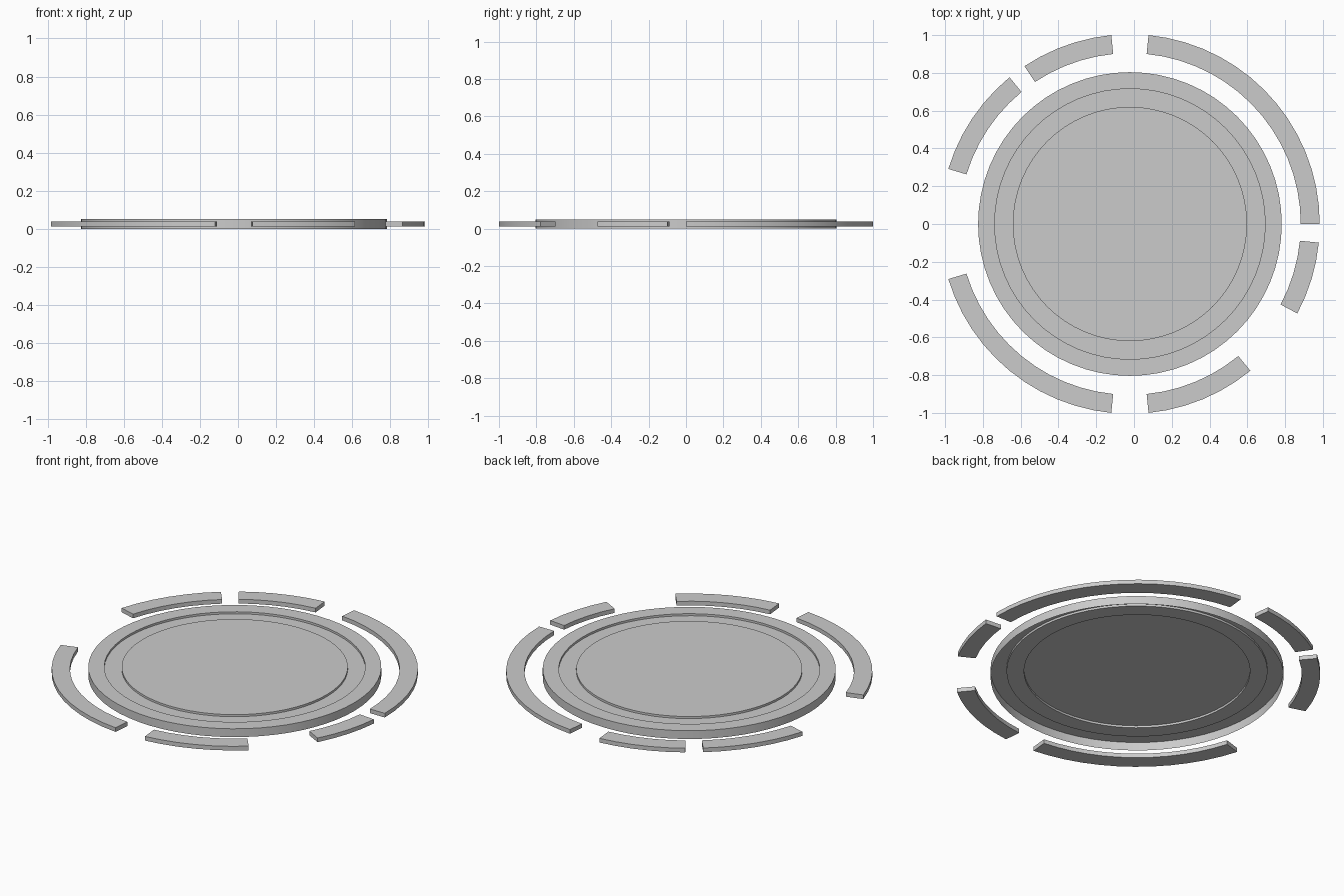
import bpy, bmesh
from math import radians, sin, cos, pi

if "Cube" in bpy.data.objects:
    bpy.data.objects.remove(bpy.data.objects["Cube"])

CX = -0.0216         # centre of the round plate
S = 1.0048           # outer radius
STEP = 360 / 64      # every circle is divided into 64 sides


def finish(name, bm):
    mesh = bpy.data.meshes.new(name)
    bm.to_mesh(mesh)
    bm.free()
    ob = bpy.data.objects.new(name, mesh)
    ob.location = (CX, 0, 0)
    bpy.context.collection.objects.link(ob)
    bpy.ops.object.select_all(action='DESELECT')
    bpy.context.view_layer.objects.active = ob
    ob.select_set(True)
    bpy.ops.object.shade_smooth_by_angle(angle=radians(30))
    return ob


def lathe(name, profile, steps=64):
    """Spin an (r, z) profile outward about z and cap only its first ring."""
    bm = bmesh.new()
    rings = [[bm.verts.new((r * cos(2 * pi * i / steps), r * sin(2 * pi * i / steps), z))
              for i in range(steps)] for r, z in profile]
    for a, b in zip(rings, rings[1:]):
        for i in range(steps):
            j = (i + 1) % steps
            bm.faces.new((a[i], b[i], b[j], a[j]))
    bm.faces.new(rings[0])
    return finish(name, bm)


def arc_bar(name, first, last, r0=0.9 * S, r1=S, z0=0.0125, z1=0.0377):
    """Curved bar of rectangular section between two of the 64 divisions."""
    bm = bmesh.new()
    rows = []
    for i in range(first, last + 1):
        a = radians(i * STEP)
        rows.append([bm.verts.new((r * cos(a), r * sin(a), z))
                     for r, z in ((r0, z0), (r1, z0), (r1, z1), (r0, z1))])
    for a, b in zip(rows, rows[1:]):
        for k in range(4):
            m = (k + 1) % 4
            bm.faces.new((a[k], a[m], b[m], b[k]))
    bm.faces.new(rows[0])
    bm.faces.new(rows[-1])
    bmesh.ops.recalc_face_normals(bm, faces=bm.faces)
    return finish(name, bm)


# round plate: a shell open underneath, with a shallow groove pressed in
TOP, GROOVE = 0.0502, 0.0377
lathe("grooved_plate", [(0.62, TOP), (0.62, GROOVE), (0.716, GROOVE),
                        (0.716, TOP), (0.8 * S, TOP), (0.8 * S, 0)])

# broken outer ring
for i, (s, e) in enumerate([(0, 15), (17, 22), (23, 29), (35, 47), (49, 55), (59, 63)]):
    arc_bar(f"ring_segment_{i + 1}", s, e)
